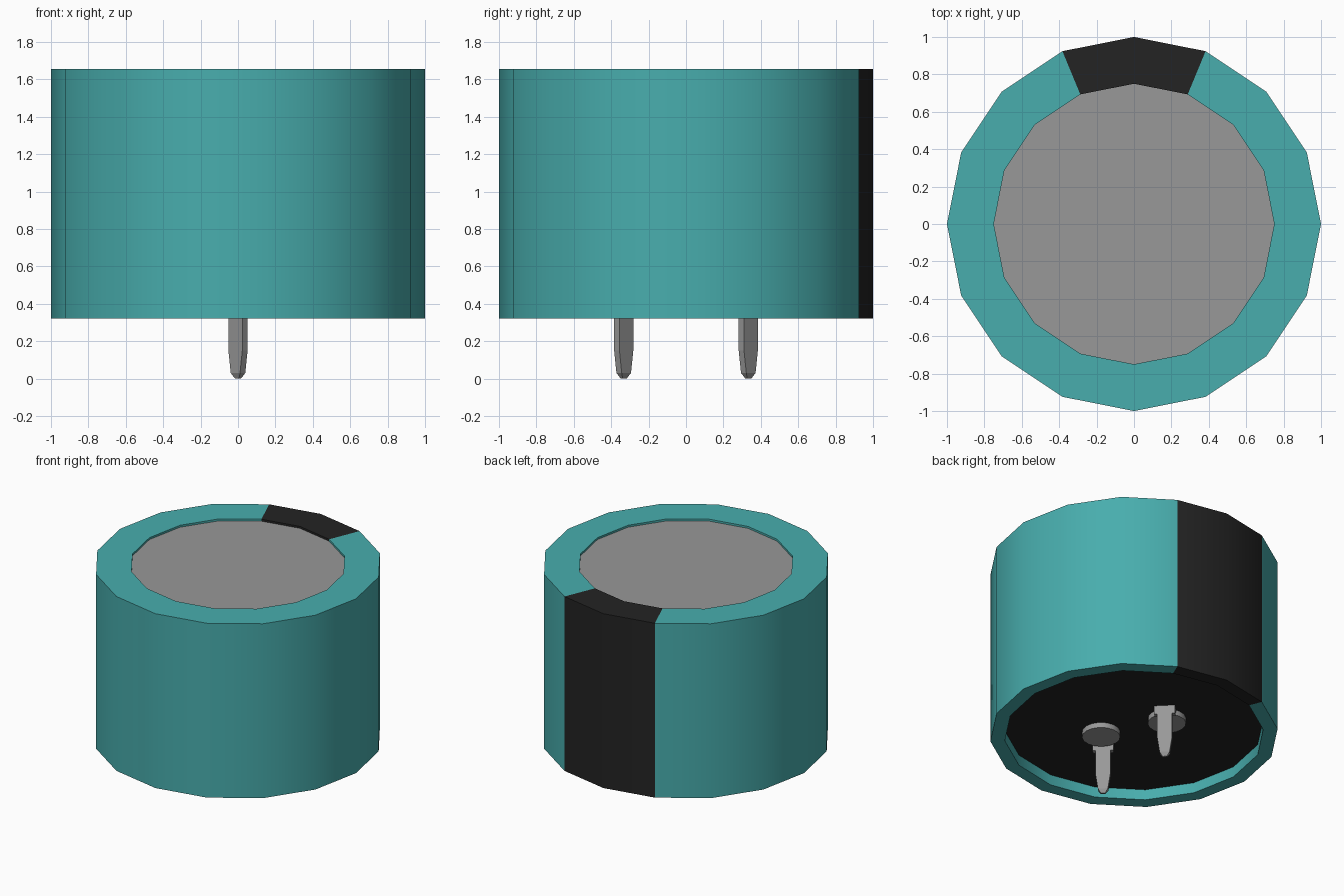
import bpy, bmesh, math
from mathutils import Matrix, Vector

cube = bpy.data.objects.get("Cube")
if cube:
    bpy.data.objects.remove(cube, do_unlink=True)

SIDES = 16


def material(name, rgb):
    m = bpy.data.materials.new(name)
    m.use_nodes = True
    m.diffuse_color = (*rgb, 1)
    m.node_tree.nodes["Principled BSDF"].inputs["Base Color"].default_value = (*rgb, 1)
    return m


teal = material("teal_sleeve", (0.065, 0.42, 0.42))
black = material("black", (0.017, 0.017, 0.017))
metal = material("grey_metal", (0.315, 0.315, 0.315))


def finish(name, bm, mats, smooth=False):
    bm.normal_update()
    mesh = bpy.data.meshes.new(name)
    bm.to_mesh(mesh)
    bm.free()
    for m in mats:
        mesh.materials.append(m)
    ob = bpy.data.objects.new(name, mesh)
    bpy.context.collection.objects.link(ob)
    if smooth:
        bpy.ops.object.select_all(action='DESELECT')
        ob.select_set(True)
        bpy.context.view_layer.objects.active = ob
        bpy.ops.object.shade_smooth_by_angle(angle=math.radians(30))
    return ob


def loft(bm, rings, caps=True):
    """Skin a list of equal-length point rings, optionally closing both ends."""
    loops = [[bm.verts.new(p) for p in ring] for ring in rings]
    n = len(loops[0])
    for a, b in zip(loops, loops[1:]):
        for i in range(n):
            j = (i + 1) % n
            bm.faces.new((a[i], a[j], b[j], b[i]))
    if caps:
        bm.faces.new(loops[0][::-1])
        bm.faces.new(loops[-1])


def circle(r, z, n=SIDES):
    return [(r * math.cos(2 * math.pi * i / n), r * math.sin(2 * math.pi * i / n), z)
            for i in range(n)]


def rect(w, t, z, y=0):
    return [(-w / 2, y - t / 2, z), (w / 2, y - t / 2, z),
            (w / 2, y + t / 2, z), (-w / 2, y + t / 2, z)]


# Sleeve: revolved shell with rolled lips, back two segments black
bm = bmesh.new()
profile = [(0.9, 0.40), (0.9, 0.32), (1.0, 0.32), (1.0, 1.655), (0.75, 1.655), (0.75, 1.64)]
loft(bm, [circle(r, z) for r, z in profile], caps=False)
for f in bm.faces:
    c = f.calc_center_median()
    if abs(math.atan2(c.x, c.y)) < math.radians(22.5):
        f.material_index = 1
finish("sleeve", bm, [teal, black], smooth=True)

# Metal can top and black base plate
bm = bmesh.new()
bm.faces.new([bm.verts.new(p) for p in circle(0.75, 1.64)])
finish("can_top", bm, [metal])
bm = bmesh.new()
bm.faces.new([bm.verts.new(p) for p in reversed(circle(0.9, 0.40))])
finish("base_plate", bm, [black])

# Two terminals: rivet head, flat tab and bent-down tapered blade
for name, sign in (("back", 1), ("front", -1)):
    place = Matrix.Translation((0, sign * 0.333, 0)) @ Matrix.Rotation(
        math.radians(135 if sign > 0 else -45), 4, 'Z')
    if sign < 0:
        # the blade keeps the same slant, its rivet lies on the inner side
        place = Matrix.Translation((0, -0.333, 0)) @ Matrix.Rotation(math.radians(-45), 4, 'Z')

    bm = bmesh.new()
    loft(bm, [rect(0.03, 0.015, 0.0), rect(0.07, 0.04, 0.03), rect(0.105, 0.04, 0.15),
              rect(0.105, 0.04, 0.335)])
    loft(bm, [rect(0.145, 0.04, 0.335), rect(0.145, 0.04, 0.40)])
    loft(bm, [rect(0.145, 0.16, 0.383, 0.09), rect(0.145, 0.16, 0.40, 0.09)])
    bm.transform(place)
    finish(name + "_terminal", bm, [metal])

    bm = bmesh.new()
    loft(bm, [circle(0.133, 0.36), circle(0.133, 0.40)])
    bm.transform(place @ Matrix.Translation(Vector((0, 0.162, 0))))
    finish(name + "_rivet", bm, [metal], smooth=True)
